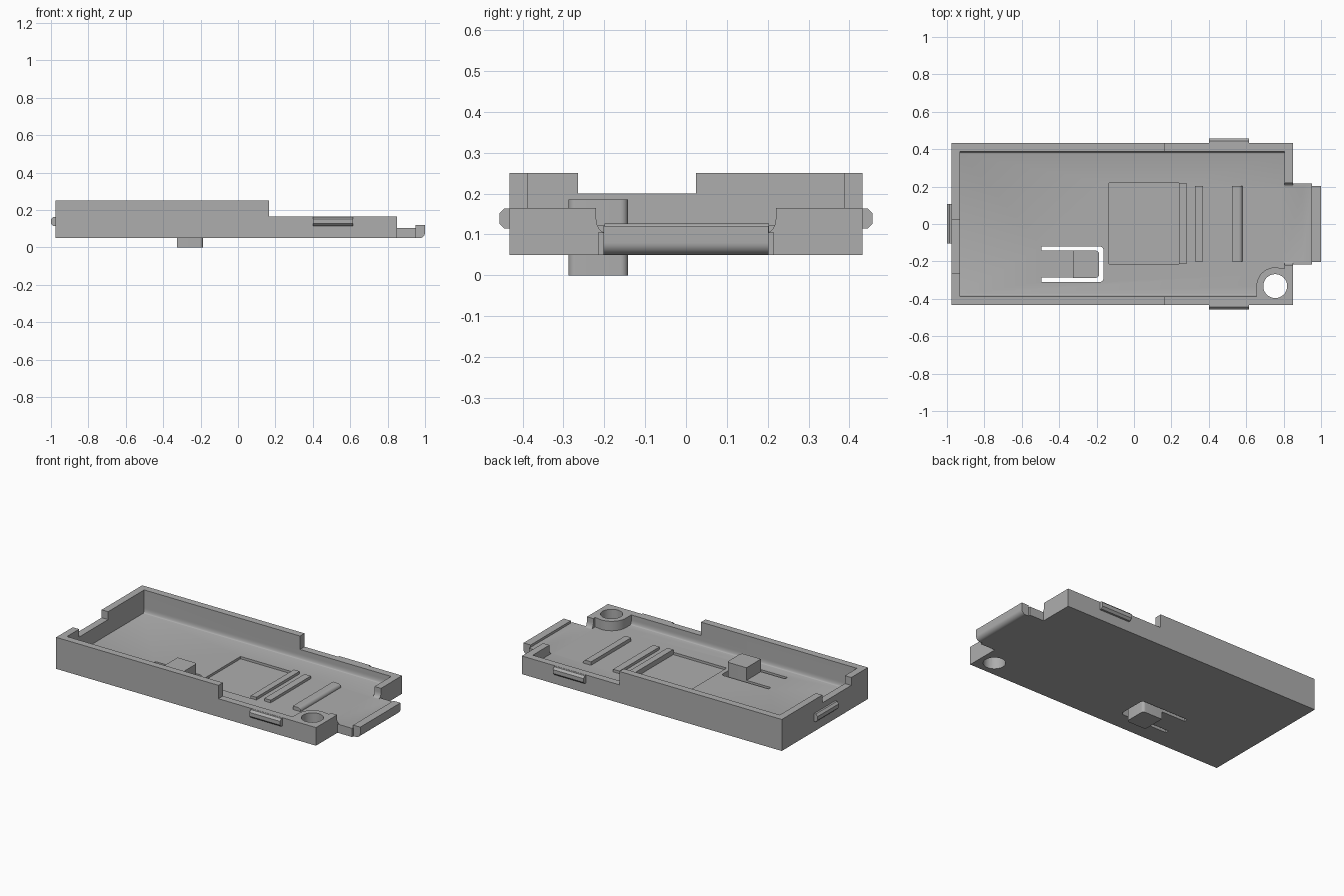
import bpy, bmesh, math

cube = bpy.data.objects.get("Cube")
if cube:
    bpy.data.objects.remove(cube, do_unlink=True)

GREY = (0.42, 0.42, 0.42, 1)
grey = bpy.data.materials.new("matte grey")
grey.use_nodes = True
grey.diffuse_color = GREY
grey.node_tree.nodes["Principled BSDF"].inputs["Base Color"].default_value = GREY

PLACE = {
    "x": lambda a, b, t: (t, a, b),
    "y": lambda a, b, t: (a, t, b),
    "z": lambda a, b, t: (a, b, t),
}


def prism(name, points, axis, lo, hi):
    """Extrude a 2D outline along an axis."""
    bm = bmesh.new()
    face = bm.faces.new([bm.verts.new(PLACE[axis](a, b, lo)) for a, b in points])
    new = bmesh.ops.extrude_face_region(bm, geom=[face])["geom"]
    shift = PLACE[axis](0, 0, hi - lo)
    bmesh.ops.translate(bm, vec=shift, verts=[g for g in new if isinstance(g, bmesh.types.BMVert)])
    bmesh.ops.recalc_face_normals(bm, faces=bm.faces)
    mesh = bpy.data.meshes.new(name)
    bm.to_mesh(mesh)
    bm.free()
    mesh.materials.append(grey)
    obj = bpy.data.objects.new(name, mesh)
    bpy.context.collection.objects.link(obj)
    return obj


def box(name, x, y, z):
    return prism(name, [(x[0], y[0]), (x[1], y[0]), (x[1], y[1]), (x[0], y[1])], "z", *z)


def arc(cx, cy, rx, ry, start, end, steps=8):
    angles = [math.radians(start + (end - start) * i / steps) for i in range(steps + 1)]
    return [(cx + rx * math.cos(t), cy + ry * math.sin(t)) for t in angles]


def trough(half, bottom, top, rx, rz):
    """Outline of a channel with curved lower corners."""
    return ([(half, top), (-half, top)]
            + arc(-half + rx, bottom + rz, rx, rz, 180, 270)
            + arc(half - rx, bottom + rz, rx, rz, 270, 360))


def rounded_end(x0, x1, y0, y1, r):
    """Rectangle with its two +x corners rounded."""
    return ([(x0, y1), (x0, y0)]
            + arc(x1 - r, y0 + r, r, r, -90, 0)
            + arc(x1 - r, y1 - r, r, r, 0, 90))


def combine(target, tool, operation):
    mod = target.modifiers.new(operation, "BOOLEAN")
    mod.operation, mod.object, mod.solver = operation, tool, "EXACT"
    bpy.ops.object.select_all(action="DESELECT")
    bpy.context.view_layer.objects.active = target
    target.select_set(True)
    bpy.ops.object.modifier_apply(modifier=mod.name)
    bpy.data.objects.remove(tool, do_unlink=True)


BASE, FLOOR, LOW, HIGH = 0.05, 0.105, 0.165, 0.25
WIDE = 0.432

# Stepped tray with its connector tongue
tray = prism("tray", [(-0.975, BASE), (0.85, BASE), (0.85, LOW), (0.165, LOW),
                      (0.165, HIGH), (-0.975, HIGH)], "y", -WIDE, WIDE)
combine(tray, box("tongue", (0.8, 0.952), (-0.216, 0.216), (BASE, FLOOR)), "UNION")

# Hollow interior, connector opening and end wall notch
combine(tray, prism("cavity", trough(0.387, FLOOR, 0.4, 0.01, 0.03), "x", -0.93, 0.805), "DIFFERENCE")
combine(tray, prism("opening", trough(0.22, FLOOR, 0.3, 0.022, 0.035), "x", 0.79, 0.9), "DIFFERENCE")
combine(tray, box("notch", (-1.1, -0.9), (-0.265, 0.025), (0.2, 0.4)), "DIFFERENCE")

# Screw boss filling the corner
BX, BY, BR = 0.755, -0.332, 0.1
boss_outline = [(0.83, -0.41), (0.83, -0.237)] + arc(BX, BY, BR, BR, 70, 180, 14) + [(BX - BR, -0.41)]
combine(tray, prism("screw_boss", boss_outline, "z", 0.08, LOW), "UNION")
combine(tray, prism("screw_hole", arc(BX, BY, 0.064, 0.064, 0, 348.75, 31), "z", -0.1, 0.4), "DIFFERENCE")

# Shallow square pocket and the slot round the button arm
combine(tray, box("pocket", (-0.135, 0.262), (-0.215, 0.218), (0.09, 0.2)), "DIFFERENCE")
combine(tray, prism("slot", rounded_end(-0.495, -0.163, -0.31, -0.12, 0.02), "z", 0, 0.2), "DIFFERENCE")

parts = [tray]
parts.append(prism("button_arm", rounded_end(-0.495, -0.188, -0.287, -0.143, 0.018), "z", BASE, FLOOR))
parts.append(prism("button", rounded_end(-0.325, -0.187, -0.288, -0.142, 0.018), "z", 0, 0.185))

# Raised ribs on the floor
parts.append(box("pocket_rib", (0.24, 0.28), (-0.215, 0.218), (0.085, 0.122)))
parts.append(box("middle_rib", (0.325, 0.37), (-0.2, 0.203), (0.1, 0.122)))
rib = [(0.525, 0.1), (0.58, 0.1)] + arc(0.56, 0.107, 0.02, 0.02, 0, 90) + [(0.525, 0.127)]
parts.append(prism("rounded_rib", rib, "y", -0.2, 0.203))

# Connector lip with a rounded lower edge
lip = [(1.0, 0.12), (0.95, 0.12), (0.95, BASE)] + arc(0.97, BASE + 0.03, 0.03, 0.03, -90, 0)
parts.append(prism("connector_lip", lip, "y", -0.202, 0.202))

# Snap clips on both sides and the closed end
clip = [(-0.01, 0.114), (0.012, 0.114), (0.025, 0.127), (0.025, 0.151), (0.012, 0.164), (-0.01, 0.164)]
for side, name in ((1, "back_clip"), (-1, "front_clip")):
    parts.append(prism(name, [(side * (WIDE + d), z) for d, z in clip], "x", 0.4, 0.615))
parts.append(prism("end_clip", [(-0.975 - d, z) for d, z in clip], "y", -0.105, 0.108))

# Smooth the curved surfaces, keep hard edges
bpy.ops.object.select_all(action="DESELECT")
for part in parts:
    part.select_set(True)
bpy.context.view_layer.objects.active = tray
bpy.ops.object.shade_smooth_by_angle(angle=math.radians(30))
